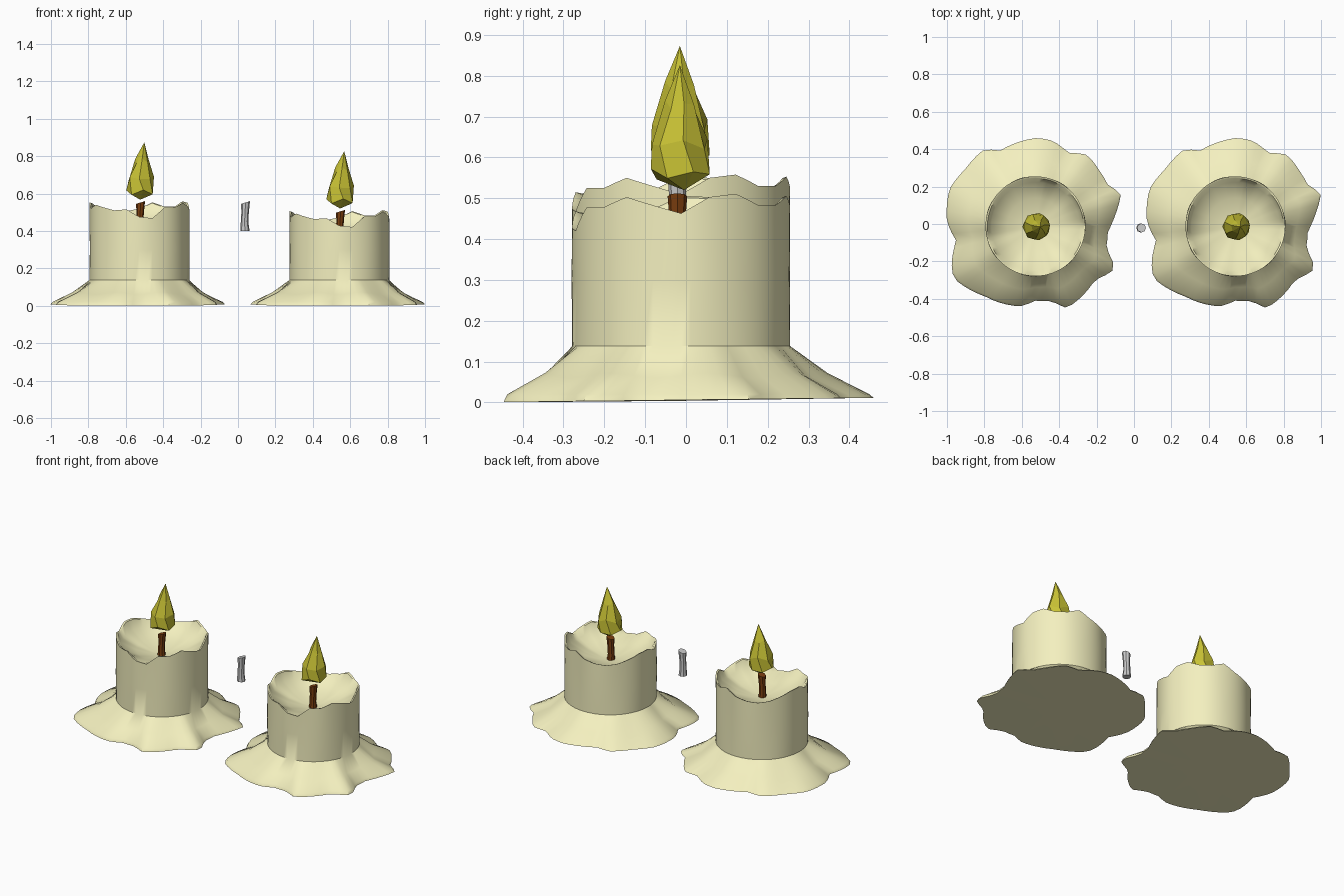
import bpy, math
from math import radians, sin, cos, atan2, hypot, pi

if "Cube" in bpy.data.objects:
    bpy.data.objects.remove(bpy.data.objects["Cube"])


def material(name, rgb):
    m = bpy.data.materials.new(name)
    m.diffuse_color = (*rgb, 1)
    m.use_nodes = True
    m.node_tree.nodes["Principled BSDF"].inputs["Base Color"].default_value = m.diffuse_color
    return m


WAX = material("wax", (0.9, 0.87, 0.52))
FLAME = material("flame", (0.58, 0.54, 0.035))
WICK = material("wick", (0.2, 0.05, 0.005))


def loft(name, rings, start, end, mat=None, smooth=None):
    """Skin a stack of equal rings; close both ends with a centre point."""
    n = len(rings[0])
    verts = [p for r in rings for p in r] + [start, end]
    a, b = len(verts) - 2, len(verts) - 1
    last = (len(rings) - 1) * n
    faces = []
    for j in range(n):
        k = (j + 1) % n
        faces.append((a, k, j))
        for i in range(0, last, n):
            faces.append((i + j, i + k, i + n + k, i + n + j))
        faces.append((last + j, last + k, b))
    me = bpy.data.meshes.new(name)
    me.from_pydata(verts, [], faces)
    if mat:
        me.materials.append(mat)
    if smooth:
        me.shade_smooth()
        me.set_sharp_from_angle(angle=radians(smooth))
    ob = bpy.data.objects.new(name, me)
    bpy.context.collection.objects.link(ob)
    return ob


def sample(table, ang):
    """Periodic linear lookup in a sorted (angle, value) table."""
    ext = [(table[-1][0] - 2 * pi, table[-1][1])] + table + [(table[0][0] + 2 * pi, table[0][1])]
    for (a0, v0), (a1, v1) in zip(ext, ext[1:]):
        if a0 <= ang <= a1:
            return v0 + (v1 - v0) * (ang - a0) / (a1 - a0)


# Puddle outline, relative to the candle axis
CY = -0.012
OUTLINE = [(.007, .46), (.092, .445), (.177, .38), (.277, .37), (.342, .285), (.387, .21),
           (.457, .16), (.427, .05), (.387, -.04), (.377, -.13), (.417, -.21), (.412, -.25),
           (.317, -.30), (.167, -.45), (.087, -.41), (0, -.41), (-.083, -.44), (-.193, -.42),
           (-.273, -.385), (-.438, -.29), (-.448, -.21), (-.423, -.09), (-.473, .015),
           (-.458, .19), (-.378, .29), (-.273, .40), (-.193, .39), (-.113, .43)]
PUDDLE = sorted((atan2(y - CY, x) % (2 * pi), hypot(x, y - CY)) for x, y in OUTLINE)

# Melted rim heights, every 15 degrees
RIM = [(radians(15 * i), z) for i, z in enumerate(
    [.51, .55, .558, .53, .53, .553, .52, .505, .50, .51, .53, .55,
     .553, .52, .54, .525, .51, .515, .475, .468, .525, .525, .55, .53])]


def candle_body(name, cx, drop):
    n, r = 72, 0.267
    angs = [2 * pi * i / n for i in range(n)]

    def ring(rad, height):
        return [(cx + rad(a) * cos(a), CY + rad(a) * sin(a), height(a)) for a in angs]

    def skirt(t):
        return lambda a: r + t * (sample(PUDDLE, a) - r)

    def wall(k):
        return lambda a: r + k * sin(7 * a + 1)

    def rim(a):
        return sample(RIM, a) - drop

    def bowl(z, t):
        return lambda a: z - drop + t * (rim(a) + drop - z)

    rings = [ring(skirt(1), lambda a: 0.006 + 0.012 * sin(a) * 0.45),
             ring(skirt(.95), lambda a: 0.020),
             ring(skirt(.45), lambda a: 0.066 + .006 * sin(9 * a)),
             ring(wall(0), lambda a: 0.138),
             ring(wall(.002), lambda a: 0.30),
             ring(wall(0), rim),
             ring(lambda a: .257, lambda a: rim(a) - .004),
             ring(lambda a: .235, bowl(.462, .35)),
             ring(lambda a: .15, bowl(.435, .08)),
             ring(lambda a: .06, bowl(.418, 0))]
    loft(name, rings, (cx, CY, .004), (cx, CY, .413 - drop), WAX, 40)


def wick(name, cx, drop, mat=None):
    n = 8
    rings = []
    for z, r, dx in [(.40, .025, 0), (.45, .020, -.002), (.50, .020, .001), (.552, .024, .003)]:
        tilt = .3 if z > .55 else 0
        rings.append([(cx + dx + r * cos(2 * pi * i / n), -.021 + r * sin(2 * pi * i / n),
                       z - drop + tilt * r * cos(2 * pi * i / n)) for i in range(n)])
    loft(name, rings, (cx, -.021, .40 - drop), (cx + .003, -.021, .552 - drop), mat, 35)


def flame(name, cx, drop):
    n = 7
    rings = []
    # height, radius, x shift, twist
    for z, r, dx, tw in [(.606, .074, 0, .45), (.680, .070, .004, .1), (.775, .037, .010, .25)]:
        ring = []
        for i in range(n):
            a = 2 * pi * i / n + tw
            ring.append((cx + dx + r * cos(a), -.014 + r * sin(a),
                         z - drop + .013 * sin(3 * a + z * 40)))
        rings.append(ring)
    loft(name, rings, (cx, -.005, .567 - drop), (cx + .022, -.015, .873 - drop), FLAME)


# Two candles, the right one burnt a little lower
for side, cx, drop in (("left", -.527, 0), ("right", .542, .047)):
    candle_body(f"{side}_candle_body", cx, drop)
    wick(f"{side}_wick", cx + .003, drop, WICK)
    flame(f"{side}_flame", cx + .004, drop)

# Loose uncoloured wick between them
wick("spare_wick", .037, 0)
